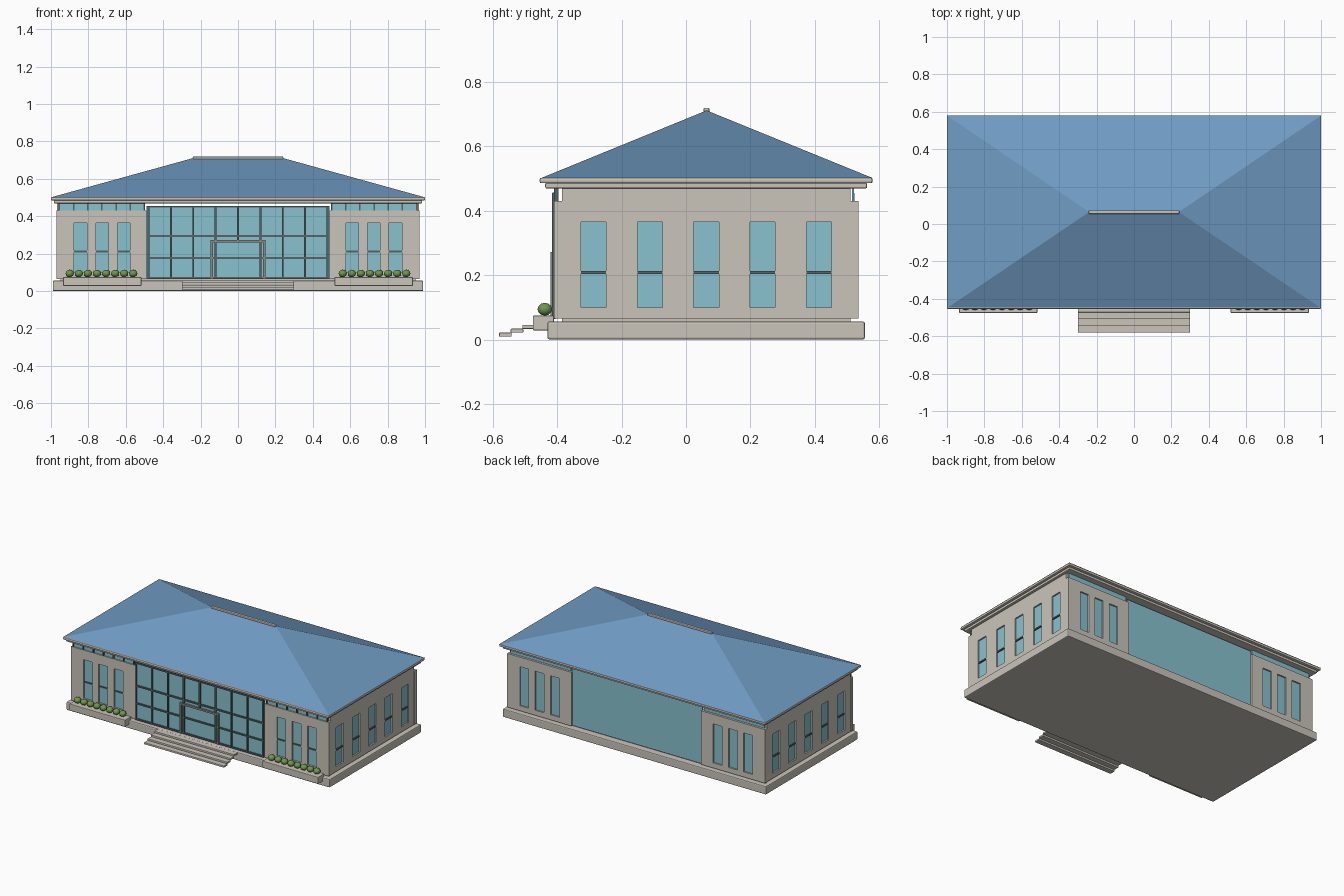
import bpy, bmesh
from mathutils import Vector, Matrix

if "Cube" in bpy.data.objects:
    bpy.data.objects.remove(bpy.data.objects["Cube"])


def mat(name, rgb):
    m = bpy.data.materials.new(name)
    lin = [c / 255 / 12.92 if c < 11 else ((c / 255 + 0.055) / 1.055) ** 2.4 for c in rgb]
    m.diffuse_color = (*lin, 1)
    m.use_nodes = True
    m.node_tree.nodes["Principled BSDF"].inputs["Base Color"].default_value = m.diffuse_color
    return m


STONE = mat("warm_stone", (202, 197, 187))
GLASS = mat("teal_glass", (136, 194, 207))
ROOF = mat("blue_roof", (112, 155, 195))
FRAME = mat("dark_frame", (84, 100, 104))
DOOR = mat("door_metal", (140, 138, 134))
LEAF = mat("shrub_green", (112, 152, 80))


def finish(name, bm, material, bevel=0):
    bmesh.ops.recalc_face_normals(bm, faces=bm.faces)
    me = bpy.data.meshes.new(name)
    bm.to_mesh(me)
    bm.free()
    me.materials.append(material)
    ob = bpy.data.objects.new(name, me)
    bpy.context.collection.objects.link(ob)
    if bevel:
        mod = ob.modifiers.new("soft_edges", 'BEVEL')
        mod.width, mod.segments = bevel, 2
    return ob


def boxes(name, items, material, bevel=0):
    """One object made of boxes given as (x0, x1, y0, y1, z0, z1)."""
    bm = bmesh.new()
    for x0, x1, y0, y1, z0, z1 in items:
        size = Matrix.Diagonal((x1 - x0, y1 - y0, z1 - z0, 1))
        mid = Matrix.Translation(((x0 + x1) / 2, (y0 + y1) / 2, (z0 + z1) / 2))
        bmesh.ops.create_cube(bm, size=1, matrix=mid @ size)
    return finish(name, bm, material, bevel)


def wall(name, a, b, z0, z1, centres, width, place, depth):
    """Wall panel from a to b with window openings, thickened along depth."""
    us = sorted([a, b] + [c + s * width / 2 for c in centres for s in (-1, 1)])
    zs = [z0, WIN_Z0, WIN_Z1, z1]
    bm = bmesh.new()
    for i in range(len(us) - 1):
        for j in range(3):
            if j == 1 and i % 2 == 1:
                continue
            corners = [(us[i], zs[j]), (us[i + 1], zs[j]), (us[i + 1], zs[j + 1]), (us[i], zs[j + 1])]
            bm.faces.new([bm.verts.new(place(u, z)) for u, z in corners])
    bmesh.ops.remove_doubles(bm, verts=bm.verts, dist=1e-5)
    ext = bmesh.ops.extrude_face_region(bm, geom=bm.faces[:])
    moved = [v for v in ext["geom"] if isinstance(v, bmesh.types.BMVert)]
    bmesh.ops.translate(bm, verts=moved, vec=Vector(depth))
    return finish(name, bm, STONE)


WIN_Z0, WIN_Z1, T = 0.10, 0.365, 0.025
YF, YB, XS = -0.41, 0.535, 0.97

# Base slabs
boxes("plinth", [(-0.99, 0.99, -0.43, 0.555, 0, 0.056)], STONE, 0.006)
boxes("floor_slab", [(-0.95, 0.95, YF + T, YB - T, 0.055, 0.066)], STONE)

# Entrance steps, thin treads rising to the plinth
boxes("entrance_steps", [(-0.3, 0.3, -0.58 + 0.036 * i, -0.541 + 0.036 * i,
                          0.009 + 0.012 * i, 0.0215 + 0.012 * i) for i in range(4)], STONE, 0.002)

front_centres = [0.612, 0.727, 0.842]
side_centres = [-0.287, -0.112, 0.063, 0.238, 0.413]
for side, s in (("left", -1), ("right", 1)):
    cs = sorted(s * c for c in front_centres)
    a, b = sorted((s * 0.488, s * XS))
    # Wing walls and end wall
    wall(f"{side}_front_wall", a, b, 0.065, 0.43, cs, 0.067, lambda u, z: (u, YF, z), (0, T, 0))
    wall(f"{side}_back_wall", a, b, 0.065, 0.43, cs, 0.067, lambda u, z: (u, YB, z), (0, -T, 0))
    wall(f"{side}_end_wall", YF + T, YB - T, 0.065, 0.47, side_centres, 0.078,
         lambda u, z: (s * (XS - 0.003), u, z), (-s * T, 0, 0))

    # Window panes
    panes = [(c - 0.0335, c + 0.0335, y, y + 0.005, WIN_Z0, WIN_Z1)
             for c in cs for y in (YF + 0.01, YB - 0.015)]
    x0, x1 = sorted((s * (XS - 0.013), s * (XS - 0.018)))
    panes += [(x0, x1, c - 0.039, c + 0.039, WIN_Z0, WIN_Z1) for c in side_centres]
    boxes(f"{side}_window_panes", panes, GLASS)

    # Window cross bars
    bars = [(c - 0.0335, c + 0.0335, YF + 0.004, YF + 0.012, 0.207, 0.216) for c in cs]
    x0, x1 = sorted((s * (XS - 0.005), s * (XS - 0.014)))
    bars += [(x0, x1, c - 0.039, c + 0.039, 0.204, 0.213) for c in side_centres]
    boxes(f"{side}_window_bars", bars, FRAME)

    # High strip windows under the eaves
    a, b = sorted((s * 0.5, s * 0.955))
    boxes(f"{side}_strip_glass", [(a, b, y, y + 0.006, 0.43, 0.471)
                                  for y in (YF + 0.008, YB - 0.02)], GLASS)
    boxes(f"{side}_strip_posts", [(a + k * (b - a) / 6 - 0.004, a + k * (b - a) / 6 + 0.004,
                                   YF + 0.001, YF + 0.012, 0.43, 0.471) for k in range(7)], FRAME)

    # Planter with a row of shrubs
    a, b = sorted((s * 0.517, s * 0.935))
    boxes(f"{side}_planter", [(a, b, -0.475, YF, 0.028, 0.074)], STONE, 0.003)
    bm = bmesh.new()
    for k in range(8):
        pos = Matrix.Translation((s * (0.56 + 0.0485 * k), -0.438, 0.094))
        bmesh.ops.create_icosphere(bm, subdivisions=2, radius=1,
                                   matrix=pos @ Matrix.Diagonal((0.023, 0.023, 0.02, 1)))
    shrubs = finish(f"{side}_shrubs", bm, LEAF)
    for p in shrubs.data.polygons:
        p.use_smooth = True

# Glazed centre, front and back
boxes("front_glazing", [(-0.482, 0.482, YF + 0.003, YF + 0.011, 0.065, 0.455)], GLASS)
boxes("back_glazing", [(-0.49, 0.49, YB - 0.02, YB - 0.012, 0.065, 0.455)], GLASS)

# Curtain wall grid
grid = []
for i in range(9):
    x = -0.478 + i * 0.1195
    z0 = 0.268 if i == 4 else 0.065
    grid.append((x - 0.005, x + 0.005, YF - 0.006, YF + 0.006, z0, 0.455))
for z in (0.069, 0.176, 0.295, 0.451):
    grid.append((-0.482, 0.482, YF - 0.005, YF + 0.005, z - 0.005, z + 0.005))
boxes("curtain_wall_grid", grid, FRAME)

# Door surround
boxes("door_surround", [(-0.147, -0.135, YF - 0.01, YF + 0.004, 0.065, 0.272),
                        (0.135, 0.147, YF - 0.01, YF + 0.004, 0.065, 0.272),
                        (-0.135, 0.135, YF - 0.01, YF + 0.004, 0.260, 0.272)], DOOR)

# Cornice in two tiers
boxes("lower_cornice", [(-0.985, 0.985, -0.437, 0.562, 0.469, 0.486)], STONE, 0.004)
boxes("upper_cornice", [(-1, 1, -0.454, 0.579, 0.485, 0.502)], STONE, 0.005)

# Hipped roof with ridge cap
bm = bmesh.new()
v = [bm.verts.new(p) for p in [(-1, -0.45, 0.501), (1, -0.45, 0.501), (1, 0.58, 0.501), (-1, 0.58, 0.501),
                               (-0.24, 0.064, 0.711), (0.24, 0.064, 0.711)]]
for f in [(0, 1, 5, 4), (1, 2, 5), (2, 3, 4, 5), (3, 0, 4), (3, 2, 1, 0)]:
    bm.faces.new([v[i] for i in f])
finish("hipped_roof", bm, ROOF)
boxes("ridge_cap", [(-0.242, 0.242, 0.054, 0.073, 0.705, 0.719)], STONE, 0.004)
